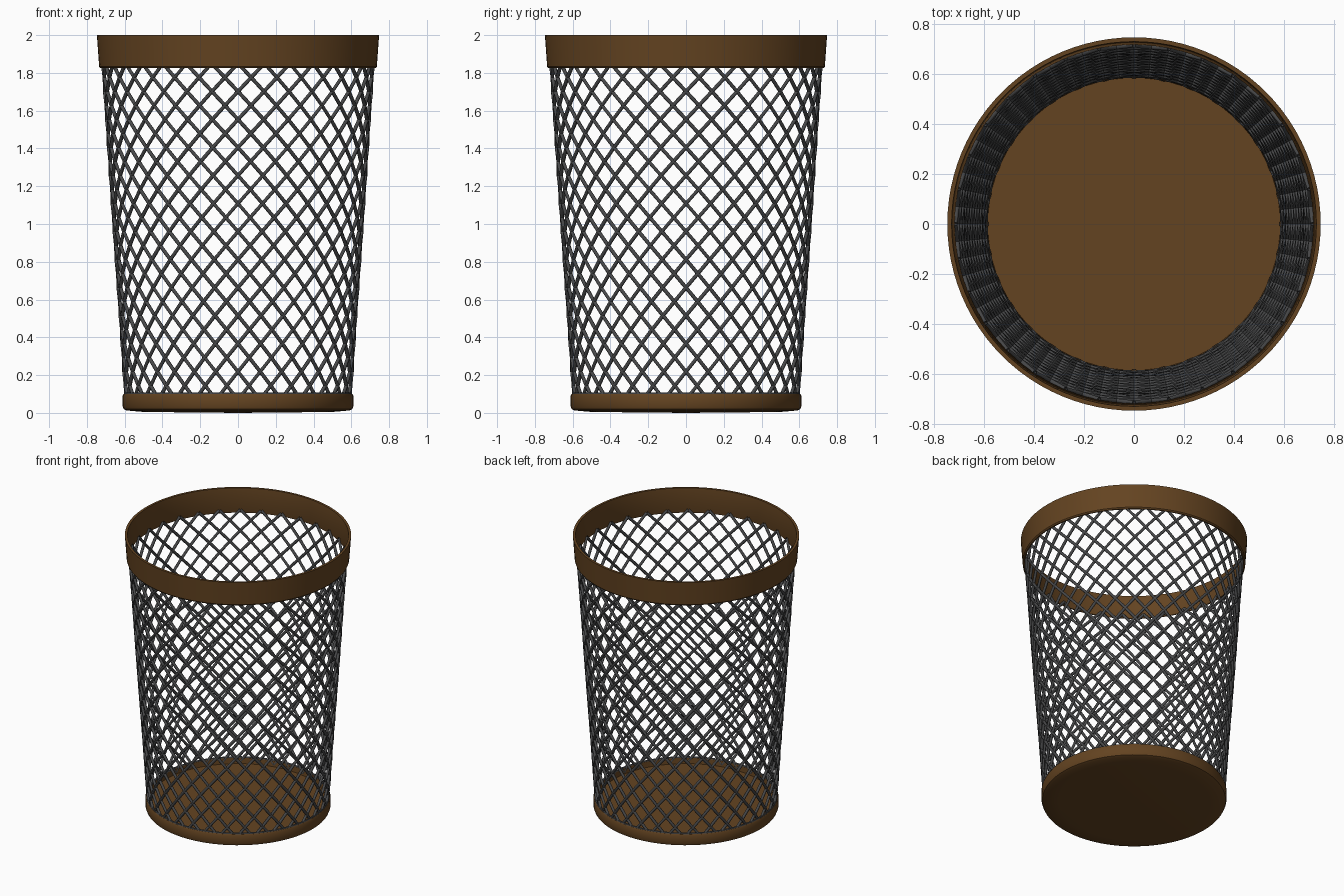
import bpy, bmesh, math

old = bpy.data.objects.get("Cube")
if old:
    bpy.data.objects.remove(old, do_unlink=True)


def material(name, rgb):
    m = bpy.data.materials.new(name)
    m.use_nodes = True
    m.diffuse_color = (*rgb, 1)
    m.node_tree.nodes["Principled BSDF"].inputs["Base Color"].default_value = (*rgb, 1)
    return m


brown = material("brown", (0.127, 0.057, 0.015))
grey = material("dark grey", (0.064, 0.065, 0.067))


def lathe(name, profile, mat, closed=True, steps=96):
    """Spin a radius/height profile around the vertical axis."""
    bm = bmesh.new()
    vs = [bm.verts.new((r, 0, z)) for r, z in profile]
    pairs = list(zip(vs, vs[1:])) + ([(vs[-1], vs[0])] if closed else [])
    edges = [bm.edges.new(p) for p in pairs]
    bmesh.ops.spin(bm, geom=vs + edges, axis=(0, 0, 1), cent=(0, 0, 0),
                   angle=2 * math.pi, steps=steps, use_duplicate=False)
    bmesh.ops.remove_doubles(bm, verts=bm.verts, dist=0.0005)
    bmesh.ops.recalc_face_normals(bm, faces=bm.faces)
    me = bpy.data.meshes.new(name)
    bm.to_mesh(me)
    bm.free()
    ob = bpy.data.objects.new(name, me)
    bpy.context.collection.objects.link(ob)
    me.materials.append(mat)
    bpy.ops.object.select_all(action='DESELECT')
    bpy.context.view_layer.objects.active = ob
    ob.select_set(True)
    bpy.ops.object.shade_smooth_by_angle(angle=math.radians(35))


# Flared top band with a slightly rounded lower lip
lathe("top_band", [(0.728, 1.825), (0.735, 1.833), (0.747, 2.0), (0.73, 2.0),
                   (0.717, 1.833), (0.72, 1.825)], brown)

# Base dish with a shallow raised wall
lathe("base_dish", [(0, 0), (0.5, 0.005), (0.59, 0.013), (0.605, 0.02), (0.611, 0.035),
                    (0.611, 0.09), (0.606, 0.1), (0.588, 0.1), (0.585, 0.06),
                    (0, 0.06)], brown, closed=False)

# Thin wire ring where the lattice meets the base
lathe("lower_wire_ring", [(0.597 + 0.008 * math.cos(a), 0.1 + 0.008 * math.sin(a))
                          for a in (math.pi * k / 4 for k in range(8))], grey)

# Crossed wire lattice: two sets of spiral wires
STRANDS, TWIST, STEPS = 32, math.radians(135), 24
Z0, Z1, R0, R1 = 0.07, 1.85, 0.593, 0.716
for side, name in ((1, "left_spiral_wires"), (-1, "right_spiral_wires")):
    cu = bpy.data.curves.new(name, 'CURVE')
    cu.dimensions = '3D'
    cu.bevel_depth = 0.01
    cu.bevel_resolution = 1
    for k in range(STRANDS):
        sp = cu.splines.new('POLY')
        sp.points.add(STEPS)
        for i, p in enumerate(sp.points):
            t = i / STEPS
            a = 2 * math.pi * k / STRANDS + side * TWIST * t
            r = R0 + (R1 - R0) * t
            p.co = (r * math.cos(a), r * math.sin(a), Z0 + (Z1 - Z0) * t, 1)
    cu.materials.append(grey)
    bpy.context.collection.objects.link(bpy.data.objects.new(name, cu))
